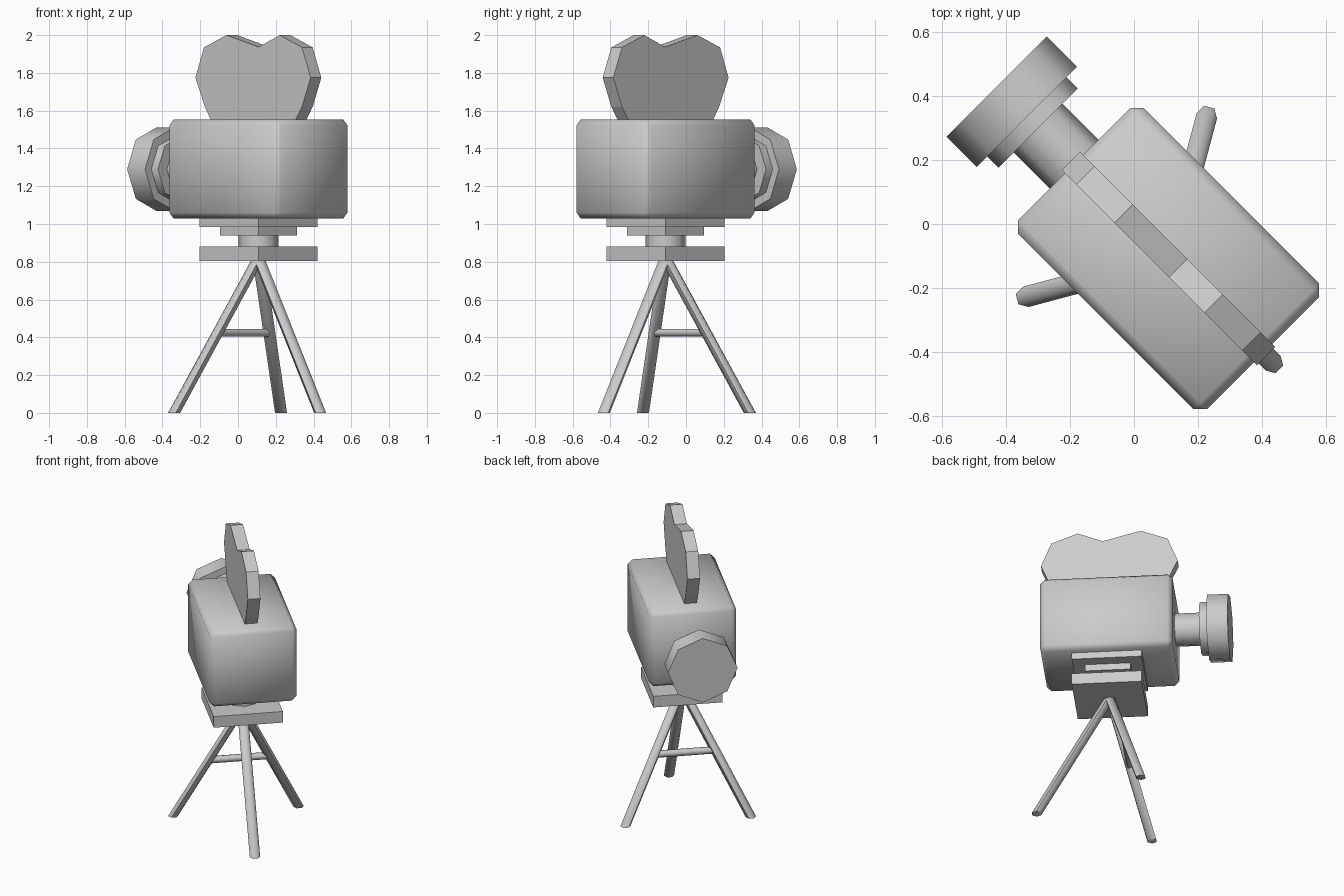
import bpy, bmesh
from math import radians, cos, sin, pi
from mathutils import Matrix, Vector

if "Cube" in bpy.data.objects:
    bpy.data.objects.remove(bpy.data.objects["Cube"], do_unlink=True)

grey = bpy.data.materials.new("plain grey")
grey.use_nodes = True
grey.diffuse_color = (0.6, 0.6, 0.6, 1)
grey.node_tree.nodes["Principled BSDF"].inputs["Base Color"].default_value = (0.6, 0.6, 0.6, 1)

# Local +x points along the lens; the whole camera is turned on its tripod
TURN = Matrix.Rotation(radians(135), 4, 'Z')
MID = -0.153  # middle of body and tripod along the lens axis


def finish(name, bm, angle=None):
    bmesh.ops.recalc_face_normals(bm, faces=bm.faces)
    mesh = bpy.data.meshes.new(name)
    bm.to_mesh(mesh)
    bm.free()
    mesh.materials.append(grey)
    obj = bpy.data.objects.new(name, mesh)
    bpy.context.collection.objects.link(obj)
    obj.matrix_world = TURN
    if angle:
        bpy.ops.object.select_all(action='DESELECT')
        obj.select_set(True)
        bpy.context.view_layer.objects.active = obj
        bpy.ops.object.shade_smooth_by_angle(angle=radians(angle))
    return obj


def box(name, length, width, z0, z1, bevel=0):
    bm = bmesh.new()
    place = Matrix.Translation((MID, 0, (z0 + z1) / 2)) @ Matrix.Diagonal((length, width, z1 - z0, 1))
    bmesh.ops.create_cube(bm, size=1, matrix=place)
    if bevel:
        bmesh.ops.bevel(bm, geom=bm.edges[:], offset=bevel, segments=1, affect='EDGES')
    return finish(name, bm, 180 if bevel else None)


def loft(name, rings, angle=50):
    """Closed solid through rings of equal point count."""
    bm = bmesh.new()
    loops = [[bm.verts.new(p) for p in ring] for ring in rings]
    n = len(loops[0])
    for a, b in zip(loops, loops[1:]):
        for i in range(n):
            j = (i + 1) % n
            bm.faces.new((a[i], a[j], b[j], b[i]))
    bm.faces.new(loops[0])
    bm.faces.new(loops[-1])
    return finish(name, bm, angle)


def ring(center, radius, sides, a, b, phase=0.0):
    """Polygon around center in the plane of unit vectors a and b."""
    c, a, b = Vector(center), Vector(a), Vector(b)
    angles = [phase + 2 * pi * i / sides for i in range(sides)]
    return [c + radius * (cos(t) * a + sin(t) * b) for t in angles]


X, Y, Z = (1, 0, 0), (0, 1, 0), (0, 0, 1)

# Camera body
box("body", 0.836, 0.556, 1.03, 1.553, 0.03)

# Lens: tube, collar and hood, all eight-sided
for name, x0, x1, radius in (("lens_tube", 0.25, 0.43, 0.108),
                             ("lens_collar", 0.424, 0.476, 0.175),
                             ("lens_hood", 0.474, 0.608, 0.222)):
    loft(name, [ring((x, 0, 1.29), radius, 8, Y, Z) for x in (x0, x1)])

# Film magazine: flat plate with two lobes on top
outline = [(0.13, 1.5), (0.208, 1.62), (0.279, 1.775), (0.215, 1.935), (0.046, 2.0),
           (-0.195, 1.937), (-0.352, 2.0), (-0.519, 1.935), (-0.584, 1.775),
           (-0.519, 1.62), (-0.435, 1.5)]
loft("film_magazine", [[(x, y, z) for x, z in outline] for y in (-0.04, 0.04)], None)

# Tripod head
box("mount_plate", 0.442, 0.442, 0.985, 1.035)
box("middle_plate", 0.287, 0.287, 0.94, 0.99)
loft("head_column", [ring((MID, 0, z), 0.106, 8, X, Y) for z in (0.87, 0.945)])
box("base_plate", 0.442, 0.442, 0.803, 0.88)

# Tripod legs, cut level at the ground
directions = [Vector((cos(radians(d)), sin(radians(d)), 0)) for d in (180, 60, -60)]
for name, d in zip(("rear_leg", "right_leg", "left_leg"), directions):
    side = Vector((-d.y, d.x, 0))
    top, foot = Vector((MID, 0, 0.82)), Vector((MID, 0, 0)) + 0.462 * d
    loft(name, [ring(p, 0.033, 6, d, side, pi / 6) for p in (foot, top)], 65)

# Brace between the two legs under the lens
ends = [Vector((MID, 0, 0.425)) + 0.222 * d for d in directions[1:]]
loft("leg_brace", [ring(p, 0.023, 6, X, Z) for p in ends], 65)
